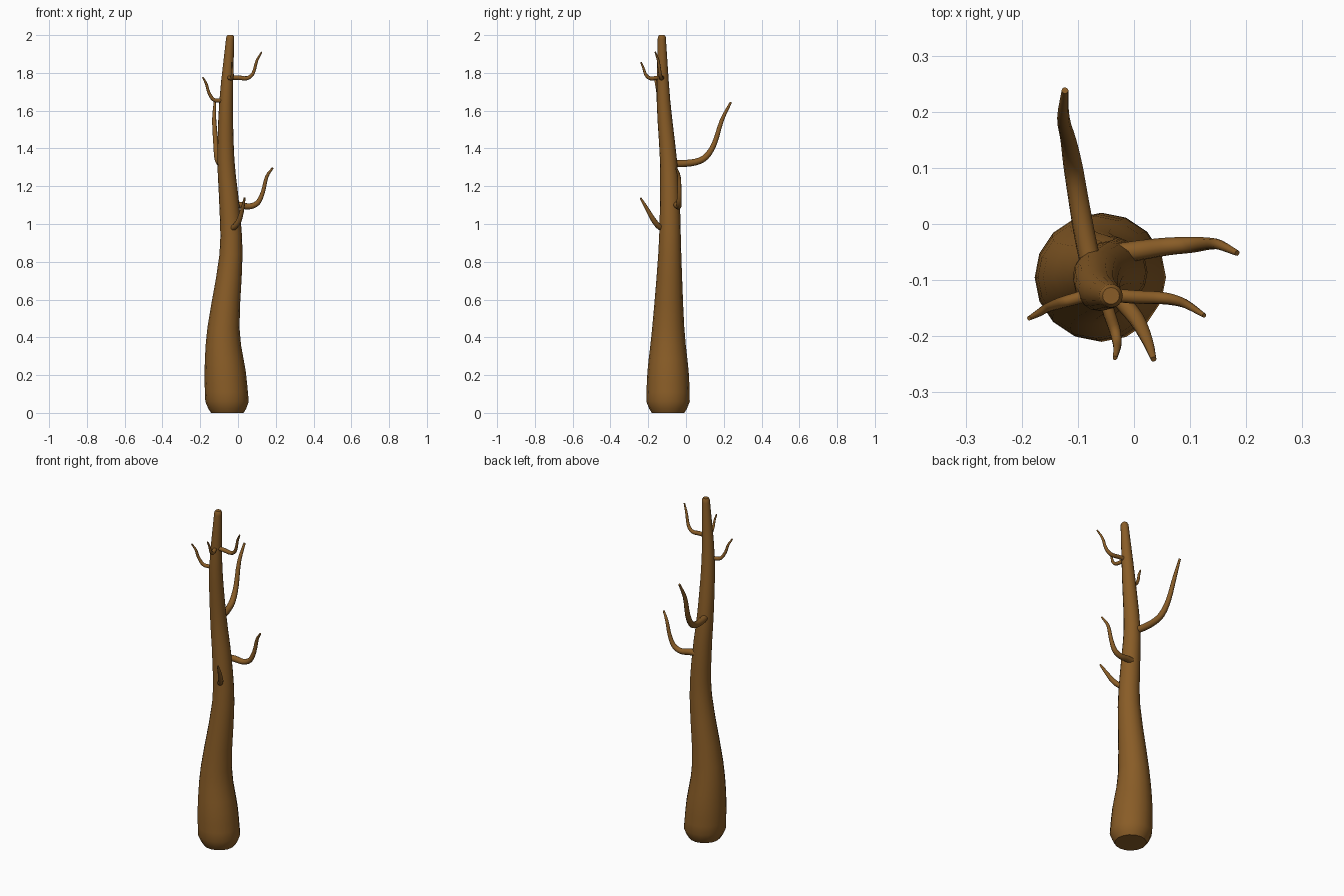
import bpy, bmesh, math
from mathutils import Vector

if "Cube" in bpy.data.objects:
    bpy.data.objects.remove(bpy.data.objects["Cube"])

bark = bpy.data.materials.new("bark")
bark.diffuse_color = (0.25, 0.108, 0.02, 1)
bark.use_nodes = True
bark.node_tree.nodes["Principled BSDF"].inputs["Base Color"].default_value = bark.diffuse_color


def smooth_path(pts, steps):
    """Catmull-Rom interpolation through (x, y, z, radius) points."""
    p = [Vector(q) for q in pts]
    p = [2 * p[0] - p[1]] + p + [2 * p[-1] - p[-2]]
    out = []
    for i in range(1, len(p) - 2):
        a, b, c, d = p[i - 1:i + 3]
        for s in range(steps):
            t = s / steps
            out.append(0.5 * (2 * b + (c - a) * t + (2 * a - 5 * b + 4 * c - d) * t * t
                              + (3 * b - a - 3 * c + d) * t ** 3))
    return out + [p[-2]]


def tube(name, path, sides, upright=False):
    """Skin rings along a path; upright keeps every ring horizontal."""
    bm = bmesh.new()
    rings = []
    pos = [q.xyz for q in path]
    u = None
    for i, q in enumerate(path):
        t = (pos[min(i + 1, len(pos) - 1)] - pos[max(i - 1, 0)]).normalized()
        if upright:
            t = Vector((0, 0, 1))
        if u is None:
            u = t.orthogonal()
        u = (u - t * u.dot(t)).normalized()
        v = t.cross(u)
        ring = []
        for k in range(sides):
            a = 2 * math.pi * k / sides
            ring.append(bm.verts.new(pos[i] + q.w * (u * math.cos(a) + v * math.sin(a))))
        rings.append(ring)
    for r0, r1 in zip(rings, rings[1:]):
        for k in range(sides):
            n = (k + 1) % sides
            bm.faces.new((r0[k], r0[n], r1[n], r1[k]))
    bm.faces.new(rings[0][::-1])
    bm.faces.new(rings[-1])
    bmesh.ops.recalc_face_normals(bm, faces=bm.faces)
    me = bpy.data.meshes.new(name)
    bm.to_mesh(me)
    bm.free()
    ob = bpy.data.objects.new(name, me)
    bpy.context.collection.objects.link(ob)
    me.materials.append(bark)
    bpy.ops.object.select_all(action='DESELECT')
    ob.select_set(True)
    bpy.context.view_layer.objects.active = ob
    bpy.ops.object.shade_smooth_by_angle(angle=math.radians(50))
    return ob


# Trunk: crooked, tapering, with a rounded foot and blunt top
trunk = [(-.058, -.095, .06, .115), (-.068, -.095, .22, .109), (-.077, -.094, .45, .085),
         (-.037, -.086, .84, .061), (-.046, -.085, 1.1, .053), (-.064, -.093, 1.34, .045),
         (-.063, -.119, 1.65, .036), (-.042, -.128, 1.975, .022)]
foot = [Vector((-.056, -.095, 0, .086)), Vector((-.057, -.095, .022, .1))]
top = [Vector((-.041, -.128, 1.99, .021)), Vector((-.041, -.128, 2, .015))]
tube("trunk", foot + smooth_path(trunk, 3) + top, 16, upright=True)

# Branches: leave the trunk sideways, then sweep upwards
branches = {
    "back_branch": [(-.075, -.08, 1.32, .019), (-.088, -.02, 1.32, .019), (-.1, .05, 1.328, .018),
                    (-.109, .105, 1.355, .017), (-.117, .15, 1.425, .014),
                    (-.126, .19, 1.55, .011), (-.123, .238, 1.645, .006)],
    "right_branch": [(-.045, -.055, 1.1, .018), (.01, -.047, 1.1, .018), (.06, -.04, 1.093, .016),
                     (.105, -.037, 1.113, .014), (.132, -.035, 1.17, .011),
                     (.152, -.037, 1.25, .009), (.184, -.052, 1.297, .005)],
    "low_front_branch": [(-.05, -.1, .975, .014), (-.022, -.137, .982, .015), (.005, -.17, 1.018, .014),
                         (.024, -.208, 1.083, .01), (.035, -.241, 1.138, .005)],
    "high_right_branch": [(-.055, -.125, 1.775, .012), (0, -.13, 1.775, .012), (.05, -.132, 1.772, .011),
                          (.081, -.138, 1.8, .009), (.1, -.147, 1.865, .007),
                          (.125, -.163, 1.91, .004)],
    "high_left_branch": [(-.06, -.12, 1.655, .011), (-.1, -.132, 1.653, .011), (-.132, -.141, 1.66, .01),
                         (-.156, -.15, 1.7, .008), (-.167, -.157, 1.74, .007),
                         (-.187, -.168, 1.777, .004)],
    "high_front_branch": [(-.054, -.125, 1.775, .011), (-.044, -.16, 1.773, .011),
                          (-.034, -.19, 1.771, .01), (-.03, -.213, 1.79, .008),
                          (-.031, -.225, 1.825, .006), (-.034, -.239, 1.857, .004)],
}
for name, pts in branches.items():
    tube(name, smooth_path(pts, 3), 10)
